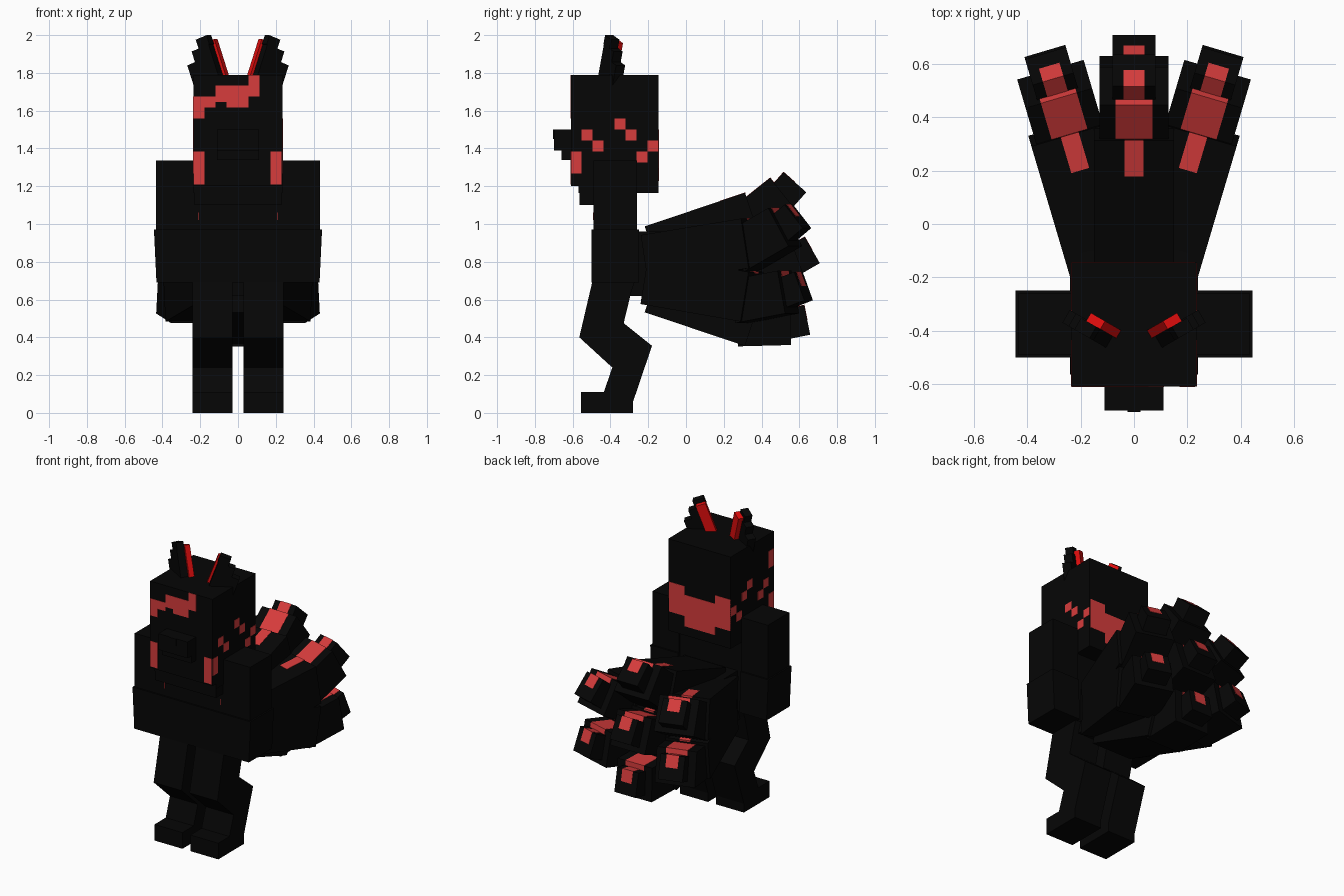
import bpy, bmesh
from math import radians
from mathutils import Matrix, Vector

start_cube = bpy.data.objects.get("Cube")
if start_cube:
    bpy.data.objects.remove(start_cube, do_unlink=True)


def make_material(name, rgb):
    mat = bpy.data.materials.new(name)
    mat.use_nodes = True
    mat.diffuse_color = (*rgb, 1)
    mat.node_tree.nodes["Principled BSDF"].inputs["Base Color"].default_value = (*rgb, 1)
    return mat


BLACK = make_material("black fur", (.0018, .0018, .0018))
RED = make_material("coral red markings", (.68, .045, .045))
EAR_RED = make_material("inner ear red", (.75, .004, .004))


def finish(name, bm, mat):
    bmesh.ops.recalc_face_normals(bm, faces=bm.faces)
    mesh = bpy.data.meshes.new(name)
    bm.to_mesh(mesh)
    bm.free()
    mesh.materials.append(mat)
    obj = bpy.data.objects.new(name, mesh)
    bpy.context.collection.objects.link(obj)
    return obj


def box(name, x, y, z, mat=BLACK, frame=Matrix(), taper=1):
    """Box from three (low, high) ranges, placed in a frame; taper narrows its bottom."""
    bm = bmesh.new()
    bmesh.ops.create_cube(bm, size=1)
    for v in bm.verts:
        k = taper if v.co.z < 0 else 1
        spot = [sum(r) / 2 + c * (r[1] - r[0]) for r, c in zip((x, y, z), v.co)]
        spot[0] *= k
        v.co = frame @ Vector(spot)
    return finish(name, bm, mat)


def span(half):
    return (-half, half)


def prism(name, profile, x):
    """Side profile in y and z, extruded across x."""
    bm = bmesh.new()
    face = bm.faces.new([bm.verts.new((x[0], y, z)) for y, z in profile])
    grown = bmesh.ops.extrude_face_region(bm, geom=[face])["geom"]
    moved = [g for g in grown if isinstance(g, bmesh.types.BMVert)]
    bmesh.ops.translate(bm, verts=moved, vec=(x[1] - x[0], 0, 0))
    return finish(name, bm, BLACK)


# Head, muzzle, collar and torso
W, FRONT, BACK, TOP = .235, -.61, -.145, 1.79
box("head", span(W), (-.57, BACK), (1.165, TOP))
box("face_front", span(W), (FRONT, -.57), (1.2, TOP))
box("muzzle", span(.11), (-.66, FRONT), (1.34, 1.5))
box("muzzle_tip", span(.11), (-.7, -.66), (1.39, 1.5))
box("nose", span(.025), (-.705, -.7), (1.45, 1.5))
box("collar", span(.23), (-.565, -.27), (1.1, 1.17))
box("chest", span(W), (-.49, -.27), (.95, 1.2))
box("belly", span(W), (-.5, -.27), (.69, .97))

# Head markings: plates on a square grid, counted from the top corner of each face
PX = .058
T = .002


def cells(origin, first, last):
    return (origin + first * PX, origin + last * PX)


def rows(first, last):
    return (TOP - last * PX, TOP - first * PX)


def face_plate(name, y, c0, c1, r0, r1):
    box(name, cells(-W, c0, c1), (y - T, y + T), rows(r0, r1), RED)


for patch in ((0, 1, 2, 4), (1, 2, 2, 3), (2, 3, 1, 2.5), (3, 5, 1, 3), (5, 6, 0, 2)):
    face_plate("fringe_marking", FRONT, *patch)
for col in (0, 7):
    face_plate("cheek_marking", FRONT, col, col + 1, 7, 10)
for patch in ((0, 2, 5, 8.7), (2, 6, 6, 9), (6, 8, 5, 8.5), (2, 6, 9, 9.7)):
    face_plate("nape_marking", BACK, *patch)
for s in (-1, 1):
    side = (s * W - T, s * W + T)
    for col, row in ((1, 5), (2, 6), (4, 4), (5, 5), (6, 7), (7, 6)):
        box("side_marking", side, cells(FRONT, col, col + 1), rows(row, row + 1), RED)
    box("side_cheek_marking", side, cells(FRONT, 0, 1), rows(7, 9), RED)
    if s < 0:
        box("side_fringe_marking", side, cells(FRONT, 0, 1), rows(2, 4), RED)
    box("chest_marking", (s * .21 - T, s * .21 + T), (-.492, -.488), (1.02, 1.06), RED)

# Paired ears, arms and legs
LEG = ((-.49, .72), (-.565, .4), (-.39, .24), (-.435, .11), (-.555, .11), (-.555, 0),
       (-.28, 0), (-.28, .06), (-.18, .355), (-.33, .475), (-.29, .64), (-.27, .7))
for s, label in ((-1, "right"), (1, "left")):
    def out(a, b):
        return tuple(sorted((s * a, s * b)))

    # Stepped outer edge, with a red slab on the side facing back and inwards
    ear = (Matrix.Translation((s * .135, -.395, 1.78))
           @ Matrix.Rotation(radians(s * 30), 4, "Z")
           @ Matrix.Rotation(radians(s * 20), 4, "Y"))
    box(label + "_ear_base", out(-.06, .1), (-.045, .01), (-.03, .1), frame=ear)
    box(label + "_ear_middle", out(-.06, .05), (-.045, .01), (.1, .16), frame=ear)
    box(label + "_ear_tip", out(-.065, .005), (-.045, .005), (.16, .21), frame=ear)
    box(label + "_inner_ear", out(-.075, -.01), (.005, .04), (-.02, .185), EAR_RED, ear)

    box(label + "_upper_arm", out(W, .435), (-.49, -.26), (.96, 1.335))
    box(label + "_forearm", out(W, .445), (-.5, -.25), (.69, .97), taper=.97)
    prism(label + "_leg", LEG, out(.03, .24))

# Fan of seven curling tails, each a chain of three boxes growing along local y
box("tail_root", span(.2), (-.3, -.1), (.62, .96))


def turned(place, yaw, pitch):
    return (Matrix.Translation(place) @ Matrix.Rotation(radians(yaw), 4, "Z")
            @ Matrix.Rotation(radians(pitch), 4, "X"))


def tail(yaw, pitch):
    base = turned((0, -.48, .76), yaw, pitch)
    box("tail_base", span(.15), (.32, .88), span(.133), frame=base)
    box("tail_base_stripe", span(.035), (.74, .88 + T), (.125, .133 + T), RED, base)

    middle = turned(base @ Vector((0, .845, -.025)), yaw, pitch + 20)
    box("tail_middle", span(.13), (-.04, .24), span(.115), frame=middle)
    box("tail_middle_saddle", span(.07), (.02, .24 + T), (.11, .115 + T), RED, middle)
    box("tail_middle_band", span(.07), (.235, .24 + T), (.07, .115 + T), RED, middle)

    tip = turned(middle @ Vector((0, .24, 0)), yaw, pitch + 30)
    box("tail_tip", span(.08), (-.06, .09), span(.08), frame=tip)
    box("tail_tip_stripe", span(.04), (-.05, .09 + T), (.075, .08 + T), RED, tip)
    box("tail_tip_patch", span(.04), (.085, .09 + T), (0, .08 + T), RED, tip)


for pitch in (18.5, 0, -18.5):
    tail(0, pitch)
for yaw in (-16.5, 16.5):
    for pitch in (9, -9.5):
        tail(yaw, pitch)
